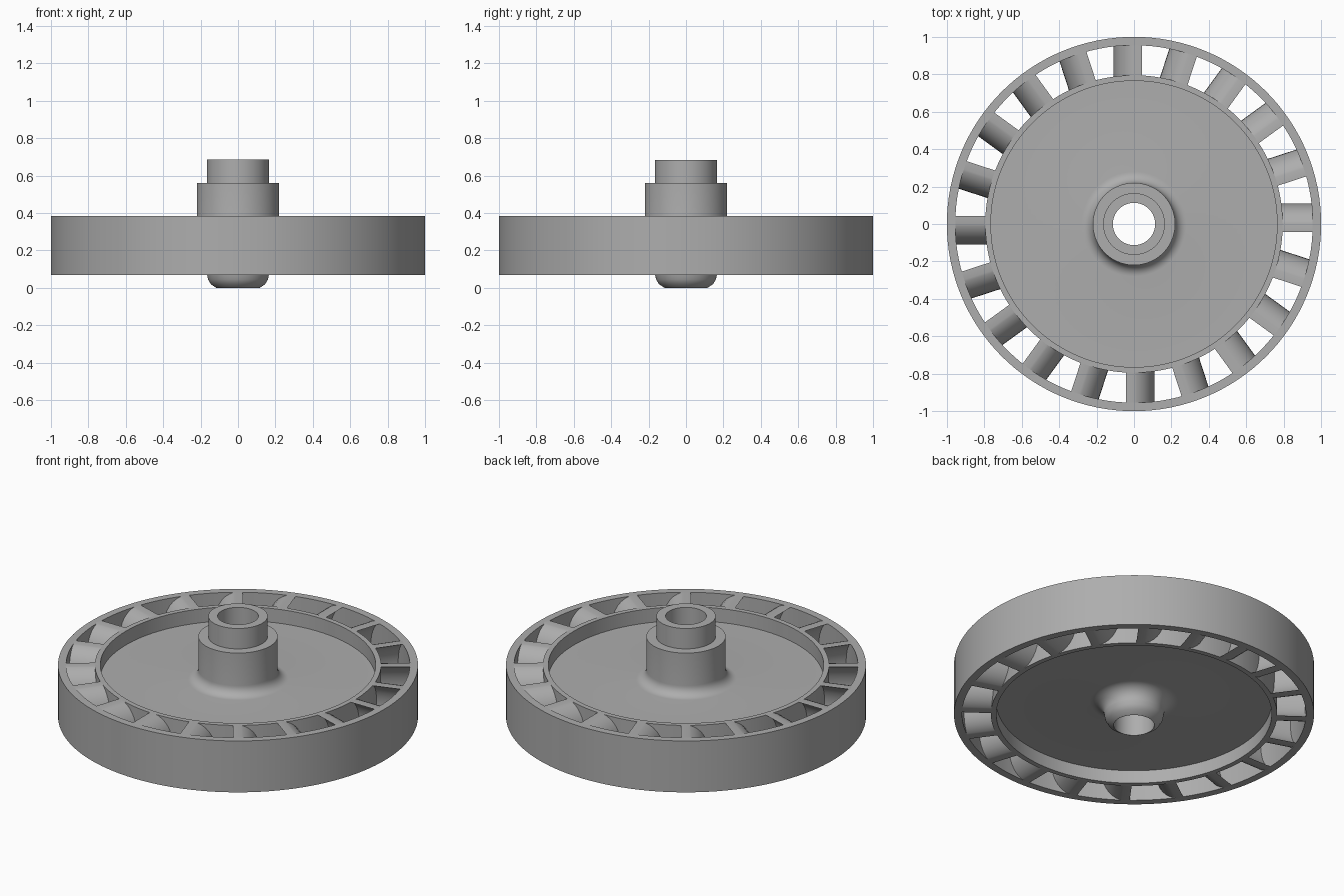
import bpy, bmesh
from math import pi, sin, cos, radians, sqrt

cube = bpy.data.objects.get("Cube")
if cube:
    bpy.data.objects.remove(cube, do_unlink=True)

grey = bpy.data.materials.new("machined grey")
grey.use_nodes = True
colour = (0.42, 0.42, 0.42, 1)
grey.diffuse_color = colour
grey.node_tree.nodes["Principled BSDF"].inputs["Base Color"].default_value = colour

BOTTOM, TOP = 0.07, 0.385
BLADES, STEPS = 20, 16


def finish(name, bm):
    bmesh.ops.recalc_face_normals(bm, faces=bm.faces)
    mesh = bpy.data.meshes.new(name)
    bm.to_mesh(mesh)
    bm.free()
    mesh.materials.append(grey)
    obj = bpy.data.objects.new(name, mesh)
    bpy.context.collection.objects.link(obj)
    bpy.ops.object.select_all(action='DESELECT')
    obj.select_set(True)
    bpy.context.view_layer.objects.active = obj
    bpy.ops.object.shade_smooth_by_angle(angle=radians(30))


def lathe(name, profile, segments=96):
    """Revolve a closed (radius, height) outline about z."""
    bm = bmesh.new()
    rings = [[bm.verts.new((r * cos(2 * pi * i / segments), r * sin(2 * pi * i / segments), z))
              for r, z in profile] for i in range(segments)]
    n = len(profile)
    for i in range(segments):
        a, b = rings[i], rings[(i + 1) % segments]
        for j in range(n):
            k = (j + 1) % n
            bm.faces.new((a[j], b[j], b[k], a[k]))
    finish(name, bm)


def fillet(cr, cz, radius, start, end, steps=8):
    """Arc points in the (radius, height) plane, angles in degrees."""
    return [(cr + radius * cos(radians(start + (end - start) * i / steps)),
             cz + radius * sin(radians(start + (end - start) * i / steps)))
            for i in range(steps + 1)]


# Outer shroud
lathe("outer_rim", [(0.955, BOTTOM), (1, BOTTOM), (1, TOP), (0.955, TOP)], 128)

# Web with raised inner ring, filleted hub, stepped shaft and bore
bore = 0.113
wheel = [(bore, 0), (0.12, 0)]
wheel += fillet(0.115, 0.05, 0.05, -75, 0, 4)
wheel = [(bore, 0), (0.115, 0), (0.145, 0.02), (0.16, 0.045), (0.165, 0.07)]
wheel += fillet(0.245, 0.07, 0.08, 180, 90)
wheel += [(0.765, 0.15), (0.765, BOTTOM), (0.795, BOTTOM), (0.795, TOP), (0.765, TOP), (0.765, 0.30)]
wheel += fillet(0.28, 0.36, 0.06, 270, 180)
wheel += [(0.22, 0.56), (0.165, 0.56), (0.165, 0.685), (bore, 0.685)]
lathe("wheel_and_hub", wheel, 128)

# Bucket blades: crescent sections running radially between ring and rim
mid, half = (BOTTOM + TOP) / 2, (TOP - BOTTOM) / 2


def bow(depth, offset, t):
    """Sideways bulge of a blade face at height t in -1..1."""
    return offset + depth * sqrt(max(0, 1 - 0.97 * t * t))


heights = [sin(pi / 2 * (-1 + 2 * i / STEPS)) for i in range(STEPS + 1)]
section = [(bow(0.13, -0.02, t), mid + half * t) for t in heights]
section += [(bow(0.10, -0.06, t), mid + half * t) for t in reversed(heights)]

bm = bmesh.new()
for b in range(BLADES):
    a = pi / 2 + 2 * pi * b / BLADES
    ends = []
    for r in (0.78, 0.965):
        # x is radial and y is tangential before turning into place
        ends.append([bm.verts.new((r * cos(a) - s * sin(a), r * sin(a) + s * cos(a), z))
                     for s, z in section])
    n = len(section)
    for j in range(n):
        k = (j + 1) % n
        bm.faces.new((ends[0][j], ends[0][k], ends[1][k], ends[1][j]))
    bm.faces.new(ends[0])
    bm.faces.new(ends[1][::-1])
finish("bucket_blades", bm)
